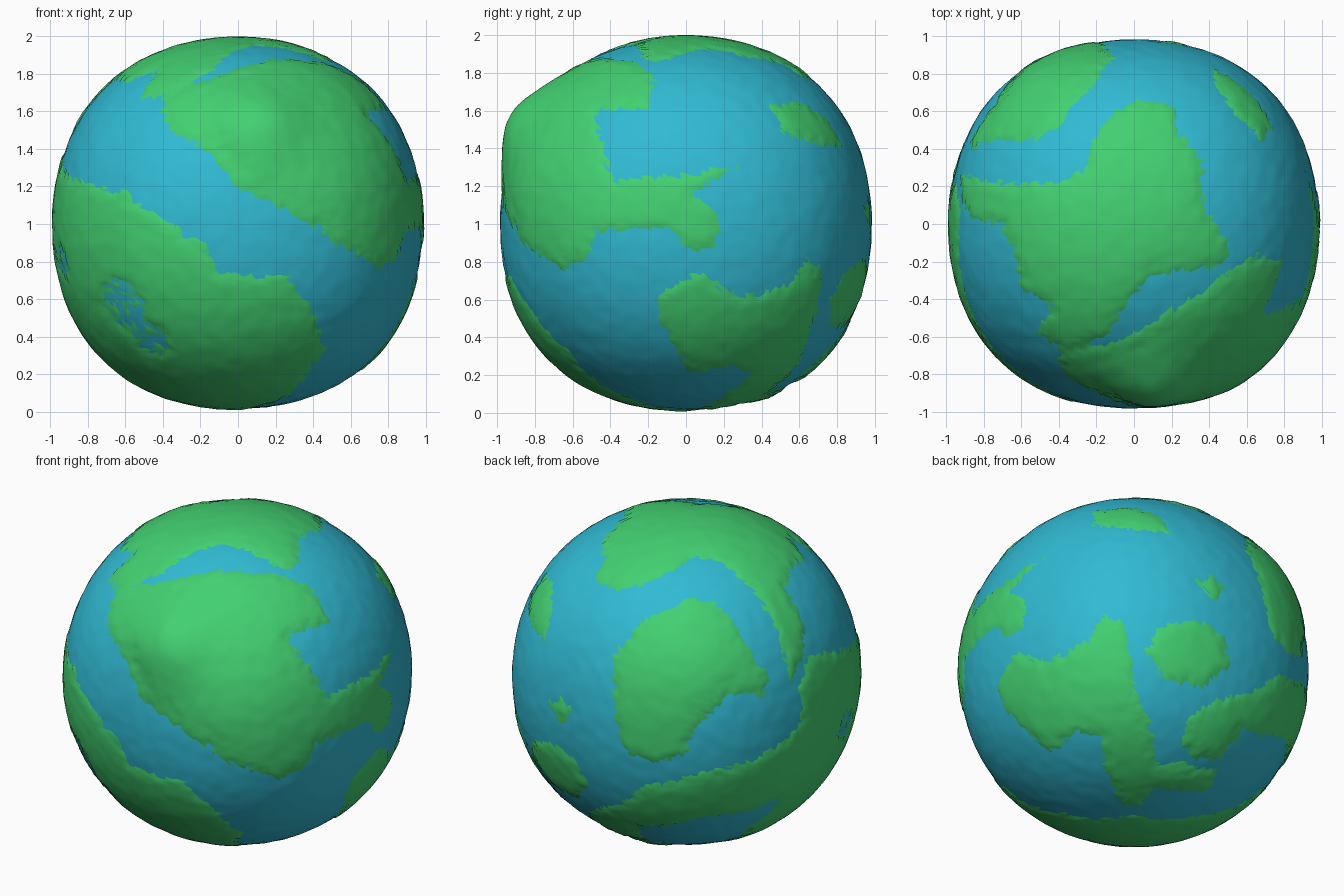
import bpy, bmesh, random
from math import sin, cos, tan, pi, radians, sqrt, exp
from mathutils import Vector, noise

random.seed(4)
SEA_LEVEL = 0.984
BOXINESS = 0.064
CENTRE = Vector((0, 0, 1))

if "Cube" in bpy.data.objects:
    bpy.data.objects.remove(bpy.data.objects["Cube"])


# ---- helpers -------------------------------------------------------------
def make_material(name, colour):
    material = bpy.data.materials.new(name)
    material.use_nodes = True
    material.diffuse_color = colour
    material.node_tree.nodes["Principled BSDF"].inputs["Base Color"].default_value = colour
    return material


def facing(azimuth, elevation):
    """Return a function that lays flat points onto the globe from one side."""
    a, e = radians(azimuth), radians(elevation)
    toward = Vector((sin(a) * cos(e), -cos(a) * cos(e), sin(e)))
    right = Vector((cos(a), sin(a), 0))
    up = toward.cross(right)

    def lay(*points):
        return [(right * u + up * v + toward * sqrt(max(0, 1 - u * u - v * v))).normalized()
                for u, v in points]
    return lay


front = facing(0, 0)
side = facing(90, 0)
top = facing(0, 90)
back = facing(216, 25)
below = facing(140, -30)


class Coast:
    """Closed shoreline on the globe, measured in a flat chart about its middle."""

    def __init__(self, points):
        self.middle = sum(points, Vector()).normalized()
        self.east = self.middle.orthogonal().normalized()
        self.north = self.middle.cross(self.east)
        self.outline = [self.chart(p) for p in points]

    def chart(self, p):
        angle = self.middle.angle(p, 0)
        x, y = p.dot(self.east), p.dot(self.north)
        length = sqrt(x * x + y * y) or 1
        return angle * x / length, angle * y / length

    def inland(self, p):
        """Distance from the shore: positive on land, negative at sea."""
        x, y = self.chart(p)
        inside, nearest = False, 9
        ax, ay = self.outline[-1]
        for bx, by in self.outline:
            dx, dy = bx - ax, by - ay
            t = ((x - ax) * dx + (y - ay) * dy) / (dx * dx + dy * dy + 1e-9)
            t = min(1, max(0, t))
            nearest = min(nearest, (x - ax - t * dx) ** 2 + (y - ay - t * dy) ** 2)
            if (ay > y) != (by > y) and x < ax + dx * (y - ay) / dy:
                inside = not inside
            ax, ay = bx, by
        return sqrt(nearest) if inside else -sqrt(nearest)


# ---- shorelines ----------------------------------------------------------
mountain_land = Coast(
    front((-.4, .66), (-.37, .5), (-.15, .38), (-.02, .2), (.2, .1), (.4, 0),
          (.55, -.13), (.75, -.24))
    + side((-.5, -.15), (-.48, -.04), (-.05, -.03), (0, -.13), (.16, -.14), (.18, .06),
           (.04, .16), (.27, .31), (0, .26), (-.38, .22), (-.47, .58), (-.2, .6), (-.16, .72))
    + top((.62, -.17), (.5, -.25), (.2, -.45), (0, -.58), (-.2, -.65)))

north_land = Coast(
    top((-.92, .27), (-.8, .23), (-.6, .2), (-.35, .23), (-.25, .3), (-.23, .42), (-.1, .6),
        (.05, .65), (.2, .62), (.22, .5), (.35, .35), (.37, .1), (.5, -.1), (.48, -.22),
        (.1, -.27), (-.03, -.4), (-.13, -.57), (-.33, -.67), (-.5, -.57), (-.42, -.42),
        (-.57, -.35), (-.65, -.1), (-.7, 0), (-.85, .03), (-.92, .12)))

back_land = Coast(
    back((.02, .42), (.18, .38), (.3, .2), (.45, -.03), (.44, -.14), (.22, -.13), (.05, -.32),
         (-.04, -.48), (-.2, -.53), (-.37, -.46), (-.43, -.26), (-.43, .1), (-.27, .28)))

south_land = Coast(
    front((-.93, .3), (-.6, .17), (-.4, .02), (-.2, -.1), (-.08, -.27), (.25, -.27),
          (.4, -.45), (.45, -.65))
    + below((-.41, -.82), (0, -.85), (.39, -.83), (.62, -.75))
    + back((.35, -.88), (.47, -.8), (.6, -.45), (.67, -.25), (.65, -.1), (.7, .11)))

strip_land = Coast(
    below((.27, -.42), (.3, -.27), (.45, -.17), (.65, -.12))
    + back((-.25, -.65), (.1, -.57), (.4, -.5), (.62, -.35), (.85, -.3), (.8, -.52),
           (.45, -.76), (.1, -.82), (-.3, -.88))
    + below((.5, -.5), (.35, -.5)))

forked_land = Coast(
    below((-.8, -.08), (-.7, .11), (-.5, .06), (-.27, .17), (-.17, .32), (-.05, .29),
          (-.03, .1), (.03, -.15), (.11, -.37), (.13, -.53), (.3, -.53), (.47, -.57),
          (.44, -.68), (.1, -.68), (.04, -.8), (-.07, -.77), (-.15, -.6), (-.19, -.37),
          (-.32, -.34), (-.47, -.45), (-.6, -.35), (-.75, -.2)))

round_island = Coast(
    below((.07, .1), (.15, .26), (.36, .3), (.53, .22), (.55, .03), (.39, -.09), (.18, -.04)))

small_island = Coast(below((.37, .53), (.45, .57), (.54, .5), (.47, .42)))

reef_island = Coast(
    side((.44, .61), (.6, .62), (.73, .53), (.83, .39), (.65, .42), (.5, .47)))

coasts = [mountain_land, north_land, back_land, south_land, strip_land, forked_land,
          round_island, small_island, reef_island]

# lakes as (middle, radius) and hills as (middle, height, width)
ponds = front((-.6, -.42), (-.45, -.6), (-.94, -.2))
lakes = list(zip(ponds, (.13, .09, .08)))
hills = [
    (Vector((.12, -.85, .52)), .08, .22),
    (Vector((.5, -.8, .25)), .015, .3),
    (Vector((-.52, .75, .45)), .018, .3),
    (Vector((0, .5, -.86)), .015, .2),
    (Vector((0, 0, 1)), .008, .4),
]


# ---- surface heights -----------------------------------------------------
def sea_height(p):
    # the globe is a rounded cube, a little fuller between its axes
    fullness = 1 - sum(c ** 4 for c in p)
    return SEA_LEVEL + BOXINESS * fullness + .003 * noise.noise(p * 14)


def shore_distance(p):
    distance = max(coast.inland(p) for coast in coasts)
    for middle, radius in lakes:
        # lakes are shallow, so their beds break the surface here and there
        distance = min(distance, max(middle.angle(p, 0) - radius, -.006))
    return distance + random.uniform(-.026, .026)


def land_height(p, distance):
    ramp = min(.008, max(-.03, distance * .2))
    rise = min(1, max(0, distance / .16))
    rise = rise * rise * (3 - 2 * rise)
    relief = sum(h * exp(-(m.angle(p, 0) / w) ** 2) for m, h, w in hills)
    return sea_height(p) + ramp + rise * relief


def build_shell(name, material, land):
    bm = bmesh.new()
    bmesh.ops.create_cube(bm, size=2)
    bmesh.ops.subdivide_edges(bm, edges=bm.edges[:], cuts=63, use_grid_fill=True)
    sunken = []
    for vert in bm.verts:
        # even out the cube's grid as it is blown up into a ball
        p = Vector([tan(c * pi / 4) for c in vert.co]).normalized()
        height = sea_height(p)
        if land:
            distance = shore_distance(p)
            height = land_height(p, distance)
            if distance < -.06:
                sunken.append(vert)
        vert.co = CENTRE + p * height
    # the seabed far from any shore is never seen
    bmesh.ops.delete(bm, geom=sunken, context='VERTS')
    for face in bm.faces:
        face.smooth = True
    mesh = bpy.data.meshes.new(name)
    bm.to_mesh(mesh)
    bm.free()
    mesh.materials.append(material)
    shell = bpy.data.objects.new(name, mesh)
    bpy.context.collection.objects.link(shell)


# ---- globe ---------------------------------------------------------------
build_shell("ocean", make_material("sea blue", (.03, .49, .65, 1)), land=False)
build_shell("continents", make_material("grass green", (.055, .63, .165, 1)), land=True)
